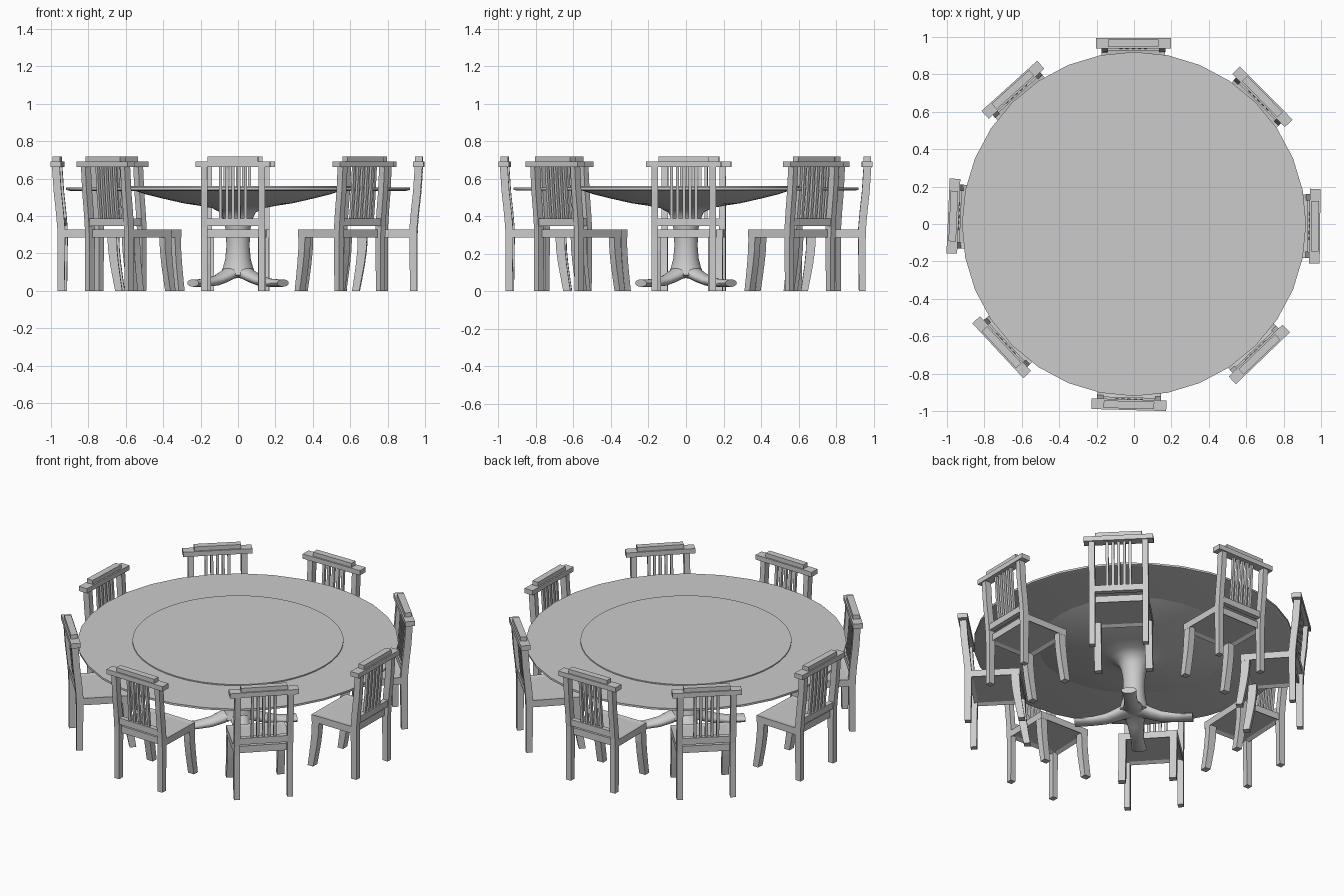
import bpy, bmesh
from math import cos, sin, pi, radians

if "Cube" in bpy.data.objects:
    bpy.data.objects.remove(bpy.data.objects["Cube"])


def add_object(name, bm, smooth=False):
    bmesh.ops.recalc_face_normals(bm, faces=bm.faces)
    me = bpy.data.meshes.new(name)
    bm.to_mesh(me)
    bm.free()
    ob = bpy.data.objects.new(name, me)
    bpy.context.collection.objects.link(ob)
    if smooth:
        bpy.ops.object.select_all(action='DESELECT')
        bpy.context.view_layer.objects.active = ob
        ob.select_set(True)
        bpy.ops.object.shade_smooth_by_angle(angle=radians(40))
    return ob


def loft(bm, rings):
    """Skin a list of closed point rings and cap both ends."""
    loops = [[bm.verts.new(p) for p in ring] for ring in rings]
    n = len(loops[0])
    for a, b in zip(loops, loops[1:]):
        for i in range(n):
            bm.faces.new((a[i], a[(i + 1) % n], b[(i + 1) % n], b[i]))
    bm.faces.new(loops[0])
    bm.faces.new(loops[-1])


def lathe(name, profile, sides, smooth=True):
    bm = bmesh.new()
    loft(bm, [[(r * cos(2 * pi * i / sides), r * sin(2 * pi * i / sides), z)
               for i in range(sides)] for r, z in profile])
    return add_object(name, bm, smooth)


def post(bm, stations, y0, y1):
    """Rectangular bar following (x0, x1, z) stations."""
    loft(bm, [[(x0, y0, z), (x1, y0, z), (x1, y1, z), (x0, y1, z)]
              for x0, x1, z in stations])


def box(bm, x0, x1, hw, z0, z1, yc=0):
    post(bm, [(x0, x1, z0), (x0, x1, z1)], yc - hw, yc + hw)


# table top and turntable
lathe("table_top", [(0.90, 0.535), (0.92, 0.54), (0.92, 0.552)], 32)
lathe("turntable", [(0.60, 0.55), (0.605, 0.553), (0.605, 0.56)], 48)

# flared pedestal column
lathe("pedestal", [(0.05, 0.07), (0.095, 0.085), (0.082, 0.12), (0.068, 0.17),
                   (0.062, 0.24), (0.065, 0.32), (0.075, 0.38), (0.095, 0.42),
                   (0.14, 0.443), (0.21, 0.456), (0.29, 0.468), (0.40, 0.493),
                   (0.50, 0.518), (0.56, 0.538)], 32)

# four splayed pedestal feet on the diagonals
foot_path = [(0.0, 0.105, 0.065, 0.035), (0.05, 0.10, 0.06, 0.037),
             (0.10, 0.078, 0.05, 0.034), (0.16, 0.056, 0.042, 0.028),
             (0.24, 0.044, 0.038, 0.022), (0.30, 0.042, 0.041, 0.02),
             (0.34, 0.042, 0.043, 0.02)]
bm = bmesh.new()
loft(bm, [[(r, hw * cos(2 * pi * i / 16), z + hh * sin(2 * pi * i / 16))
           for i in range(16)] for r, z, hw, hh in foot_path])
foot = add_object("pedestal_foot", bm, True)
foot.rotation_euler.z = pi / 4
for k in range(1, 4):
    dup = foot.copy()
    dup.rotation_euler.z = pi / 4 + k * pi / 2
    bpy.context.collection.objects.link(dup)

# chair parts, built pointing outward along +x
parts = []

bm = bmesh.new()
box(bm, 0.64, 0.935, 0.17, 0.285, 0.328)
bm.faces.ensure_lookup_table()
bm.normal_update()
flat = sorted(bm.faces, key=lambda f: f.calc_center_median().z)
bmesh.ops.recalc_face_normals(bm, faces=bm.faces)
bmesh.ops.inset_individual(bm, faces=[flat[-1]], thickness=0.035, depth=-0.004)
bmesh.ops.inset_individual(bm, faces=[flat[0]], thickness=0.03, depth=-0.012)
parts.append(add_object("seat", bm))

back_curve = [(0.922, 0.958, 0.0), (0.918, 0.958, 0.28), (0.919, 0.96, 0.34),
              (0.926, 0.967, 0.42), (0.938, 0.979, 0.53), (0.947, 0.988, 0.665)]
front_curve = [(0.612, 0.65, 0.0), (0.621, 0.662, 0.06), (0.632, 0.677, 0.14),
               (0.64, 0.688, 0.22), (0.642, 0.692, 0.295)]
for name, curve, outer, width in (("back_leg", back_curve, 0.171, 0.034),
                                  ("front_leg", front_curve, 0.168, 0.042)):
    bm = bmesh.new()
    for s in (-1, 1):
        post(bm, curve, s * outer, s * (outer - width))
    parts.append(add_object(name, bm))

# lower back rail, spindles, crest rail with raised cap
bm = bmesh.new()
box(bm, 0.927, 0.957, 0.15, 0.347, 0.387)
parts.append(add_object("back_rail", bm))

bm = bmesh.new()
for k in range(-2, 3):
    y = k * 0.033
    post(bm, [(0.934, 0.95, 0.38), (0.947, 0.963, 0.52), (0.957, 0.973, 0.67)],
         y - 0.008, y + 0.008)
parts.append(add_object("back_spindles", bm))

bm = bmesh.new()
box(bm, 0.938, 0.995, 0.2, 0.662, 0.692)
box(bm, 0.947, 0.987, 0.135, 0.692, 0.718)
parts.append(add_object("crest_rail", bm))

# eight chairs around the table
for part in parts:
    for k in range(8):
        ob = part if k == 0 else part.copy()
        if k:
            bpy.context.collection.objects.link(ob)
        ob.rotation_euler.z = radians(90.2 - 45.45 * k)
